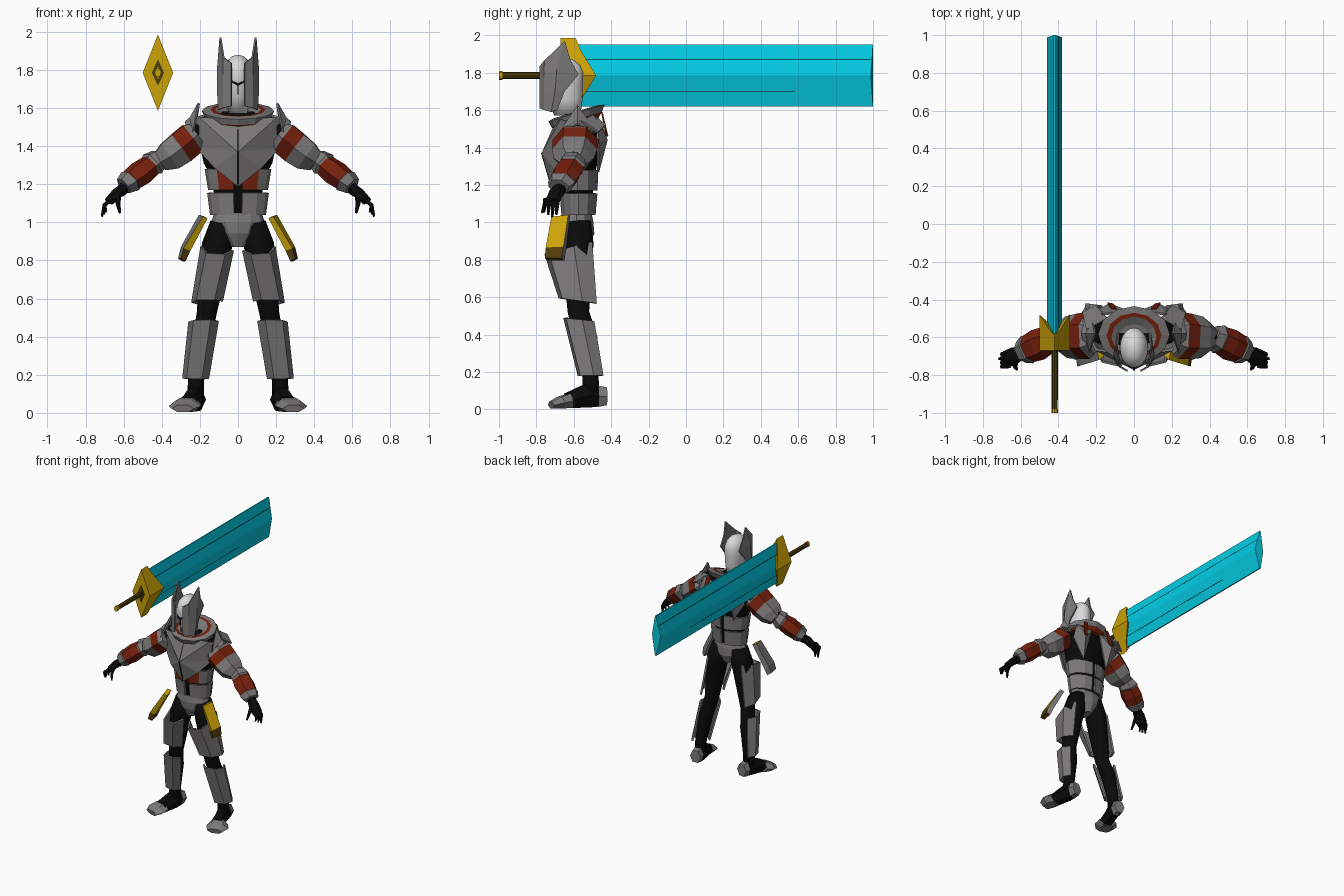
import bpy
import bmesh
from math import sin, cos, pi, radians
from mathutils import Vector

default_cube = bpy.data.objects.get("Cube")
if default_cube:
    bpy.data.objects.remove(default_cube, do_unlink=True)


def material(name, red, green, blue):
    mat = bpy.data.materials.new(name)
    mat.use_nodes = True
    colour = (red, green, blue, 1)
    mat.diffuse_color = colour
    mat.node_tree.nodes["Principled BSDF"].inputs["Base Color"].default_value = colour
    return mat


GREY = material("armour grey", .2, .19, .19)
BLACK = material("suit black", .003, .003, .003)
RED = material("trim red", .18, .014, .004)
GOLD = material("gold", .6, .36, .002)
CYAN = material("blade cyan", .001, .6, .77)
TEAL = material("groove teal", .001, .1, .14)
WHITE = material("mask white", .7, .7, .7)
BROWN = material("grip brown", .08, .045, .003)


def build(name, verts, faces, mats, pick=None, mirror=False, thick=0, smooth=False):
    """Mesh object; pick(centre, normal, face number) gives the material index."""
    bm = bmesh.new()
    points = [bm.verts.new(v) for v in verts]
    made = [bm.faces.new([points[i] for i in face]) for face in faces]
    bmesh.ops.recalc_face_normals(bm, faces=made)
    bm.normal_update()
    for number, face in enumerate(made):
        face.smooth = smooth
        if pick:
            face.material_index = pick(face.calc_center_median(), face.normal, number)
    mesh = bpy.data.meshes.new(name)
    bm.to_mesh(mesh)
    bm.free()
    obj = bpy.data.objects.new(name, mesh)
    bpy.context.scene.collection.objects.link(obj)
    for mat in mats:
        mesh.materials.append(mat)
    if thick:
        solid = obj.modifiers.new("thickness", "SOLIDIFY")
        solid.thickness = thick
        solid.offset = 0
    if mirror:
        obj.modifiers.new("mirror", "MIRROR")


def skin(name, rings, mats, bands=None, closed=True, pick=None, **options):
    """Surface through equal rings; closed rings get end caps."""
    n = len(rings[0])
    verts = [p for ring in rings for p in ring]
    faces, rows = [], []
    for r in range(len(rings) - 1):
        for i in range(n if closed else n - 1):
            j = (i + 1) % n
            faces.append((r * n + i, r * n + j, r * n + n + j, r * n + n + i))
            rows.append(r)
    if closed:
        faces += [tuple(range(n)), tuple(range(len(verts) - n, len(verts)))]
        rows += [0, len(rings) - 2]
    if bands:
        pick = lambda centre, normal, number: bands[rows[number]]
    build(name, verts, faces, mats, pick, **options)


def arc(cx, cy, z, rx, ry, degrees, tilt=0):
    """Ellipse points at the given angles; -90 is the front."""
    return [(cx + rx * cos(a), cy + ry * sin(a), z + tilt * ry * sin(a))
            for a in map(radians, degrees)]


def ring(cx, cy, z, rx, ry, n=12, tilt=0):
    return arc(cx, cy, z, rx, ry, [360 * i / n for i in range(n)], tilt)


def tube(name, path, mats, n=6, **options):
    """Limb along points (x, y, z, half width, half height)."""
    along = (Vector(path[-1][:3]) - Vector(path[0][:3])).normalized()
    guide = Vector((0, 1, 0)) if abs(along.z) > .8 else Vector((0, 0, 1))
    side = along.cross(guide).normalized()
    up = side.cross(along)
    rings = []
    for x, y, z, wide, high in path:
        rings.append([Vector((x, y, z)) + side * wide * cos(a) + up * high * sin(a)
                      for a in (2 * pi * i / n for i in range(n))])
    skin(name, rings, mats, **options)


def panel(name, outline, mat, peak=None, thick=.012, mirror=True):
    """Armour plate, raised to a peak if one is given."""
    n = len(outline)
    if peak:
        faces = [(i, (i + 1) % n, n) for i in range(n)]
        build(name, outline + [peak], faces, [mat], mirror=mirror, thick=thick)
    else:
        build(name, outline, [tuple(range(n))], [mat], mirror=mirror, thick=thick)


def box(name, low, high, mat):
    (a, b, c), (d, e, f) = low, high
    skin(name, [[(a, y, c), (d, y, c), (d, y, f), (a, y, f)] for y in (b, e)], [mat])


# Torso and pelvis
skin("torso_suit", [ring(0, -.58, 1, .12, .075), ring(0, -.58, 1.22, .13, .085),
                    ring(0, -.575, 1.31, .18, .1), ring(0, -.57, 1.4, .2, .11),
                    ring(0, -.56, 1.52, .21, .095), ring(0, -.59, 1.58, .08, .07)],
     [BLACK], smooth=True)
skin("pelvis", [ring(0, -.585, 1.05, .125, .08), ring(0, -.585, 1, .14, .09),
                ring(0, -.58, .94, .1, .09), ring(0, -.58, .87, .035, .06)], [GREY])
build("chest_plate", [(0, -.765, 1.37), (0, -.69, 1.54), (.2, -.665, 1.55), (.235, -.6, 1.53),
                      (.215, -.64, 1.39), (.12, -.695, 1.285), (0, -.715, 1.19)],
      [(0, 1, 2), (0, 2, 3, 4), (0, 4, 5), (0, 5, 6)], [GREY], mirror=True, thick=.014)
panel("chest_seam", [(0, -.774, 1.372), (.005, -.773, 1.37), (.005, -.725, 1.2), (0, -.725, 1.2)],
      BLACK, thick=.003)
waist = [-82, -50, -25, 0, 30, 60, 85]
skin("lower_waist_guard", [arc(0, -.575, 1.04, .14, .085, waist),
                           arc(0, -.575, 1.155, .155, .095, waist)],
     [GREY], closed=False, mirror=True, thick=.014)
skin("upper_waist_guard", [arc(0, -.58, 1.17, .15, .1, waist),
                           arc(0, -.58, 1.28, .168, .105, waist)],
     [GREY, RED], closed=False, mirror=True, thick=.014,
     pick=lambda c, normal, number: int(c.x < .1 and c.y < -.6))

# Collar, low at the front, and shoulder blades
skin("collar", [ring(0, -.585, 1.52, .15, .115, tilt=.3), ring(0, -.585, 1.55, .175, .135, tilt=.3),
                ring(0, -.585, 1.585, .19, .15, tilt=.3), ring(0, -.59, 1.59, .145, .12, tilt=.3),
                ring(0, -.595, 1.59, .12, .105, tilt=.3), ring(0, -.61, 1.57, .085, .08, tilt=.3)],
     [GREY, RED], bands=[1, 0, 0, 1, 0])
panel("shoulder_blade", [(.04, -.46, 1.54), (.17, -.48, 1.56), (.21, -.47, 1.43), (.11, -.47, 1.27)],
      GREY, peak=(.13, -.425, 1.44))
panel("back_stripe", [(.09, -.45, 1.59), (.12, -.45, 1.59), (.14, -.419, 1.46), (.11, -.425, 1.46)],
      RED, thick=.008)
panel("shoulder_flap", [(.14, -.5, 1.57), (.2, -.43, 1.52), (.27, -.47, 1.48), (.25, -.56, 1.54)], GREY)

# Head: smooth mask between two horned plates
skin("mask", [ring(0, -.635, 1.57, .05, .07, 20), ring(0, -.645, 1.66, .066, .092, 20),
              ring(0, -.655, 1.74, .076, .104, 20), ring(0, -.655, 1.8, .074, .106, 20),
              ring(0, -.655, 1.84, .06, .09, 20), ring(0, -.655, 1.868, .036, .056, 20),
              ring(0, -.655, 1.878, .01, .016, 20)], [WHITE], smooth=True)
front_edge = [(.034, -.778, z) for z in (1.61, 1.69, 1.76, 1.835)]
bend_edge = [(.075, -.755, z) for z in (1.6, 1.69, 1.77, 1.865)]
side_edge = [(.1, -.72, 1.59), (.106, -.7, 1.7), (.104, -.69, 1.82), (.092, -.647, 1.97)]
rear_edge = [(.09, -.69, 1.6), (.092, -.65, 1.7), (.085, -.575, 1.79), (.085, -.62, 1.87)]
skin("horned_cheek_plate", [front_edge, bend_edge, side_edge, rear_edge], [GREY],
     closed=False, mirror=True, thick=.01)
panel("mask_mark", [(0, -.762, 1.715), (.032, -.752, 1.735), (.032, -.752, 1.743), (0, -.762, 1.728)],
      BLACK, thick=.006)
box("mask_seam", (-.003, -.765, 1.67), (.003, -.75, 1.72), BLACK)

# Arms
tube("arm_suit", [(.17, -.58, 1.49, .06, .07), (.43, -.6, 1.32, .045, .045),
                  (.62, -.68, 1.16, .03, .03)], [BLACK], n=8, mirror=True, smooth=True)
tube("shoulder_guard", [(.215, -.59, 1.46, .1, .08), (.24, -.59, 1.44, .125, .098),
                        (.3, -.595, 1.39, .12, .098), (.36, -.6, 1.345, .11, .09),
                        (.41, -.6, 1.315, .07, .06)],
     [GREY, RED], bands=[0, 1, 0, 0], mirror=True)
panel("shoulder_spike", [(.205, -.58, 1.625), (.235, -.68, 1.47), (.265, -.66, 1.48),
                         (.275, -.58, 1.525), (.265, -.5, 1.48), (.225, -.48, 1.48)],
      GREY, peak=(.25, -.58, 1.545))
tube("forearm_guard", [(.415, -.595, 1.335, .06, .055), (.45, -.61, 1.305, .08, .07),
                       (.46, -.615, 1.297, .075, .06), (.51, -.64, 1.258, .085, .068),
                       (.56, -.662, 1.22, .075, .06), (.565, -.665, 1.216, .08, .066),
                       (.6, -.68, 1.19, .06, .05)],
     [GREY, RED], bands=[0, 0, 1, 1, 0, 0], mirror=True)
tube("palm", [(.59, -.675, 1.19, .03, .025), (.63, -.695, 1.155, .045, .03),
              (.675, -.715, 1.11, .045, .022)], [BLACK], n=8, mirror=True)
for i in range(4):
    y = -.685 - .022 * i
    drop = .012 * abs(i - 1)
    tube("finger_%d" % (i + 1), [(.66, y, 1.125, .012, .014), (.7, y - .004, 1.09, .011, .012),
                                 (.715 - drop, y - .008, 1.03 + drop, .006, .007)],
         [BLACK], mirror=True)
tube("thumb", [(.625, -.72, 1.15, .015, .015), (.63, -.755, 1.1, .013, .013),
               (.62, -.77, 1.05, .007, .007)], [BLACK], mirror=True)

# Legs
tube("leg_suit", [(.085, -.58, 1, .06, .075), (.11, -.58, .88, .08, .09), (.13, -.58, .75, .07, .08),
                  (.165, -.575, .52, .052, .06), (.19, -.535, .38, .05, .065),
                  (.22, -.51, .17, .042, .045), (.225, -.51, .05, .045, .05)],
     [BLACK], n=10, mirror=True, smooth=True)
guard = [-160, -115, -48, 10, 60]
skin("thigh_guard", [arc(.107, -.625, .865, .085, .14, guard, tilt=.25),
                     arc(.16, -.575, .58, .08, .11, guard, tilt=-.15)],
     [GREY], closed=False, mirror=True, thick=.014)
skin("shin_guard", [arc(.178, -.57, .48, .077, .088, guard, tilt=-.12),
                    arc(.22, -.507, .18, .067, .072, guard)],
     [GREY], closed=False, mirror=True, thick=.014)
tube("foot", [(.215, -.45, .07, .045, .06), (.225, -.52, .075, .05, .075),
              (.26, -.64, .045, .06, .045)], [BLACK], mirror=True)
tube("toe_cap", [(.26, -.62, .045, .07, .045), (.28, -.67, .036, .088, .036),
                 (.29, -.72, .022, .06, .022)], [GREY], mirror=True)
tube("heel_cap", [(.218, -.47, .07, .048, .065), (.212, -.425, .07, .045, .055)], [GREY], mirror=True)

# Hip plates: gold with a dark lower end, grey on the back and the face turned to the right
for name, s in (("left_hip_plate", 1), ("right_hip_plate", -1)):
    skin(name, [[(s * .16, -.7, 1.02), (s * .185, -.72, 1.03), (s * .205, -.63, 1.04), (s * .175, -.62, 1.03)],
                [(s * .25, -.73, .85), (s * .285, -.75, .865), (s * .3, -.655, .87), (s * .265, -.64, .855)],
                [(s * .275, -.74, .795), (s * .3, -.755, .81), (s * .315, -.665, .81), (s * .29, -.65, .795)]],
         [GOLD, GREY, BROWN],
         pick=lambda c, n, number: 1 if n.x < -.75 or n.y > .4 else 2 if c.z < .85 else 0)

# Great sword
SX, SZ = -.42, 1.785


def section(y, notch=0):
    shape = [(.005, .165), (.04, 0), (.005, -.165), (-.005, -.165), (-.04, 0), (-.005, .165)]
    return [(SX + x, y - (notch if z == 0 else 0), SZ + z) for x, z in shape]


skin("blade", [section(-.58), section(1, .012)], [CYAN])
box("upper_groove", (SX - .023, -.57, 1.867), (SX + .023, .99, 1.873), TEAL)
box("lower_groove", (SX - .023, -.57, 1.697), (SX + .023, .58, 1.702), TEAL)
outline = [(0, .2, -.59), (.028, .13, -.56), (.08, 0, -.48), (.028, -.13, -.56),
           (0, -.2, -.59), (-.028, -.13, -.56), (-.08, 0, -.48), (-.028, .13, -.56)]
front = [(SX + x, -.67, SZ + z) for x, z, y in outline]
back = [(SX + x, y, SZ + z) for x, z, y in outline]
guard_faces = [(i, (i + 1) % 8, (i + 1) % 8 + 8, i + 8) for i in range(8)]
guard_faces += [tuple(range(8))] + [(i + 8, (i + 1) % 8 + 8, 16) for i in range(8)]
build("guard", front + back + [(SX, -.55, SZ)], guard_faces, [GOLD])
for name, size, y, mat in (("guard_inset", .07, -.672, BROWN), ("guard_stud", .034, -.677, GOLD)):
    panel(name, [(SX, y, SZ + size), (SX + size * .45, y, SZ), (SX, y, SZ - size),
                 (SX - size * .45, y, SZ)], mat, thick=.006, mirror=False)
tube("grip", [(SX, -.66, SZ, .018, .02), (SX, -.985, SZ, .016, .018)], [BROWN], n=8)
tube("pommel", [(SX, -.98, SZ, .018, .024), (SX, -1, SZ, .018, .024)], [GOLD], n=8)
